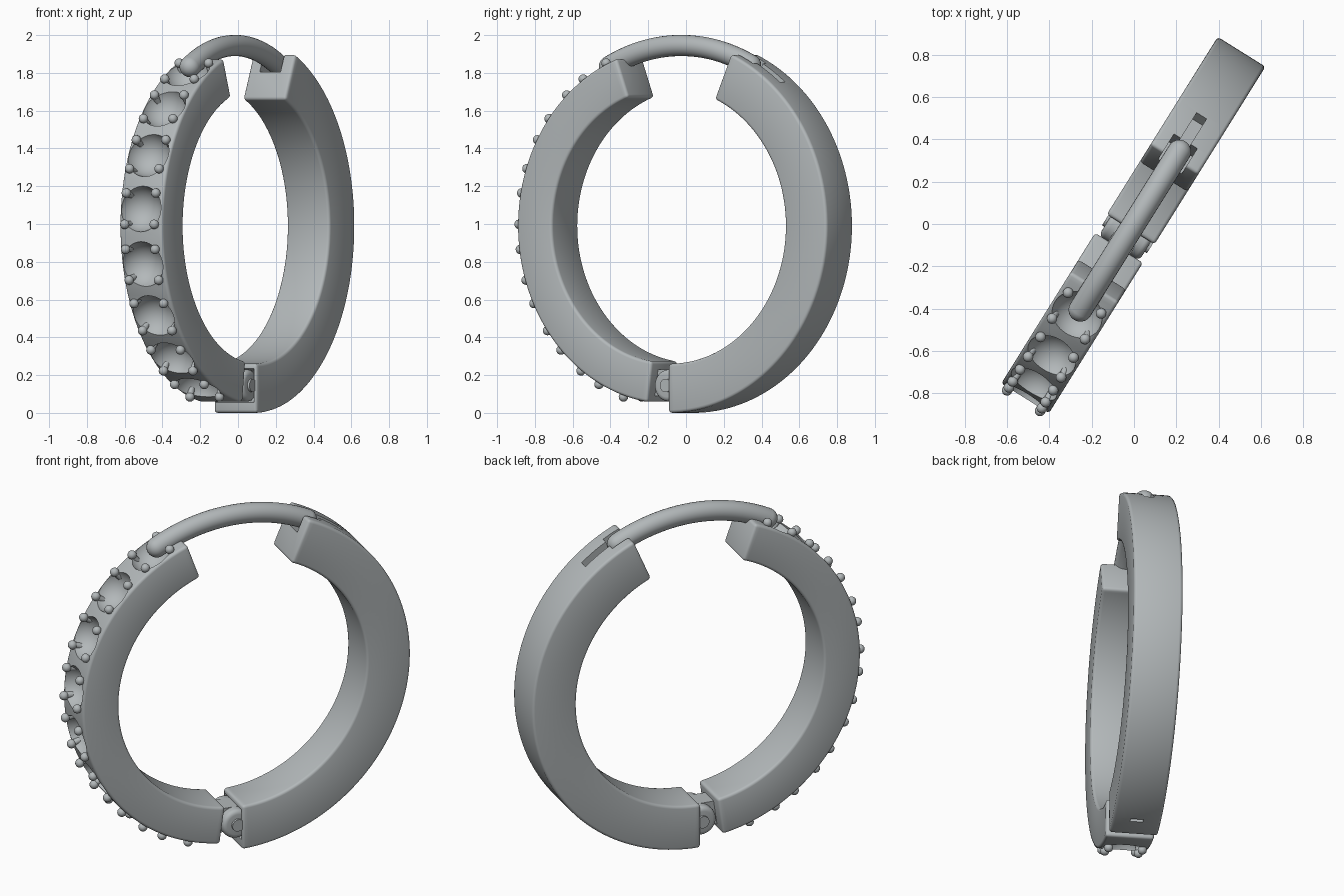
import bpy, bmesh, math
from mathutils import Matrix, Vector

cube = bpy.data.objects.get("Cube")
if cube:
    bpy.data.objects.remove(cube, do_unlink=True)

TURN = math.radians(58)      # heading of the hoop plane
CU, CZ = -0.03, 0.99         # hoop centre in its own plane
HALF = 0.133                 # half width of the band

metal = bpy.data.materials.new("silver grey metal")
metal.use_nodes = True
color = (0.45, 0.48, 0.49, 1)
metal.diffuse_color = color
metal.node_tree.nodes["Principled BSDF"].inputs["Base Color"].default_value = color


def polar(angle, r, y=0.0):
    a = math.radians(angle)
    return Vector((CU + r * math.cos(a), y, CZ + r * math.sin(a)))


def frame(angle, r, y=0.0):
    """Local x points outward, z runs along the hoop."""
    return Matrix.Translation(polar(angle, r, y)) @ Matrix.Rotation(-math.radians(angle), 4, 'Y')


def make(name, bm):
    bmesh.ops.recalc_face_normals(bm, faces=bm.faces)
    mesh = bpy.data.meshes.new(name)
    bm.to_mesh(mesh)
    bm.free()
    mesh.materials.append(metal)
    ob = bpy.data.objects.new(name, mesh)
    ob.rotation_euler.z = TURN
    bpy.context.collection.objects.link(ob)
    return ob


def activate(ob):
    bpy.ops.object.select_all(action='DESELECT')
    ob.select_set(True)
    bpy.context.view_layer.objects.active = ob


def smooth(ob):
    activate(ob)
    bpy.ops.object.shade_smooth_by_angle(angle=math.radians(35))


def sweep(name, section, a0, a1, steps, bevel=0.0):
    """Sweep a (radius, width) section around the hoop."""
    bm = bmesh.new()
    rings = []
    for i in range(steps + 1):
        a = a0 + (a1 - a0) * i / steps
        rings.append([bm.verts.new(polar(a, r, y)) for r, y in section])
    n = len(section)
    for p, q in zip(rings, rings[1:]):
        for j in range(n):
            k = (j + 1) % n
            bm.faces.new((p[j], p[k], q[k], q[j]))
    bm.faces.new(rings[0])
    bm.faces.new(rings[-1])
    bmesh.ops.recalc_face_normals(bm, faces=bm.faces)
    if bevel:
        sharp = [e for e in bm.edges if e.calc_face_angle() > 1]
        bmesh.ops.bevel(bm, geom=sharp, offset=bevel, segments=3, profile=0.5, affect='EDGES')
    return make(name, bm)


def band(name, r0, r1, a0, a1):
    section = [(r0, -HALF), (r1, -HALF), (r1, HALF), (r0, HALF)]
    return sweep(name, section, a0, a1, 72, 0.016)


def box(bm, matrix, size):
    bmesh.ops.create_cube(bm, size=1, matrix=matrix @ Matrix.Diagonal((*size, 1)))


def cylinder(bm, matrix, r, depth):
    return bmesh.ops.create_cone(bm, cap_ends=True, segments=40, radius1=r, radius2=r,
                                 depth=depth, matrix=matrix)


def carve(ob, bm, name):
    cutter = make(name, bm)
    cutter.hide_render = True
    mod = ob.modifiers.new("carve", 'BOOLEAN')
    mod.operation, mod.solver, mod.object = 'DIFFERENCE', 'EXACT', cutter
    activate(ob)
    bpy.ops.object.modifier_apply(modifier=mod.name)
    bpy.data.objects.remove(cutter, do_unlink=True)


# Front half: narrow band with a row of round stone seats
seats = [120.5 + 18 * i for i in range(8)]
front = band("front_half", 0.725, 0.942, 110, 262)
bm = bmesh.new()
for a in seats:
    bmesh.ops.create_uvsphere(bm, u_segments=40, v_segments=24, radius=0.126,
                              matrix=frame(a, 0.968))
carve(front, bm, "seat_cutter")
smooth(front)

# Four ball-tipped prongs around every seat
bm = bmesh.new()
for a in seats:
    for da in (-5, 5):
        for y in (-0.092, 0.092):
            m = frame(a + da, 0.955, y)
            bmesh.ops.create_uvsphere(bm, u_segments=16, v_segments=10, radius=0.025, matrix=m)
            stem = frame(a + da, 0.93, y) @ Matrix.Rotation(math.pi / 2, 4, 'Y')
            cylinder(bm, stem, 0.018, 0.05)
smooth(make("prongs", bm))

# Back half: plain thicker band with a catch slot and a hinge slot
back = band("back_half", 0.73, 0.99, -90, 66.7)
bm = bmesh.new()
box(bm, frame(64, 0.96), (0.15, 0.13, 0.13))
carve(back, bm, "catch_cutter")
bm = bmesh.new()
box(bm, frame(56, 0.97), (0.10, 0.055, 0.20))
carve(back, bm, "slot_cutter")
bm = bmesh.new()
box(bm, frame(-82, 0.99), (0.04, 0.07, 0.022))
carve(back, bm, "hinge_slot_cutter")
bm = bmesh.new()
across = Matrix.Translation((-0.05, 0, 0.145)) @ Matrix.Rotation(math.pi / 2, 4, 'X')
cylinder(bm, across, 0.092, 0.235)
carve(back, bm, "knuckle_cutter")
smooth(back)

# Hinge: rounded knuckle with a pin through it
bm = bmesh.new()
cylinder(bm, across, 0.085, 0.225)
rims = [e for e in bm.edges if e.calc_face_angle() > 1]
bmesh.ops.bevel(bm, geom=rims, offset=0.025, segments=4, profile=0.5, affect='EDGES')
smooth(make("hinge_knuckle", bm))
bm = bmesh.new()
cylinder(bm, across, 0.035, 0.25)
smooth(make("hinge_pin", bm))
bm = bmesh.new()
box(bm, Matrix.Translation((-0.09, 0, 0.16)), (0.16, 0.12, 0.14))
make("hinge_link", bm)

# Curved ear post with rounded ends
ROD, RAD = 0.955, 0.056
circle = [(ROD + RAD * math.cos(t * math.pi / 12), RAD * math.sin(t * math.pi / 12))
          for t in range(24)]
smooth(sweep("ear_post", circle, 63, 118, 40))
bm = bmesh.new()
for a in (63, 118):
    bmesh.ops.create_uvsphere(bm, u_segments=24, v_segments=16, radius=RAD, matrix=frame(a, ROD))
smooth(make("post_tips", bm))
